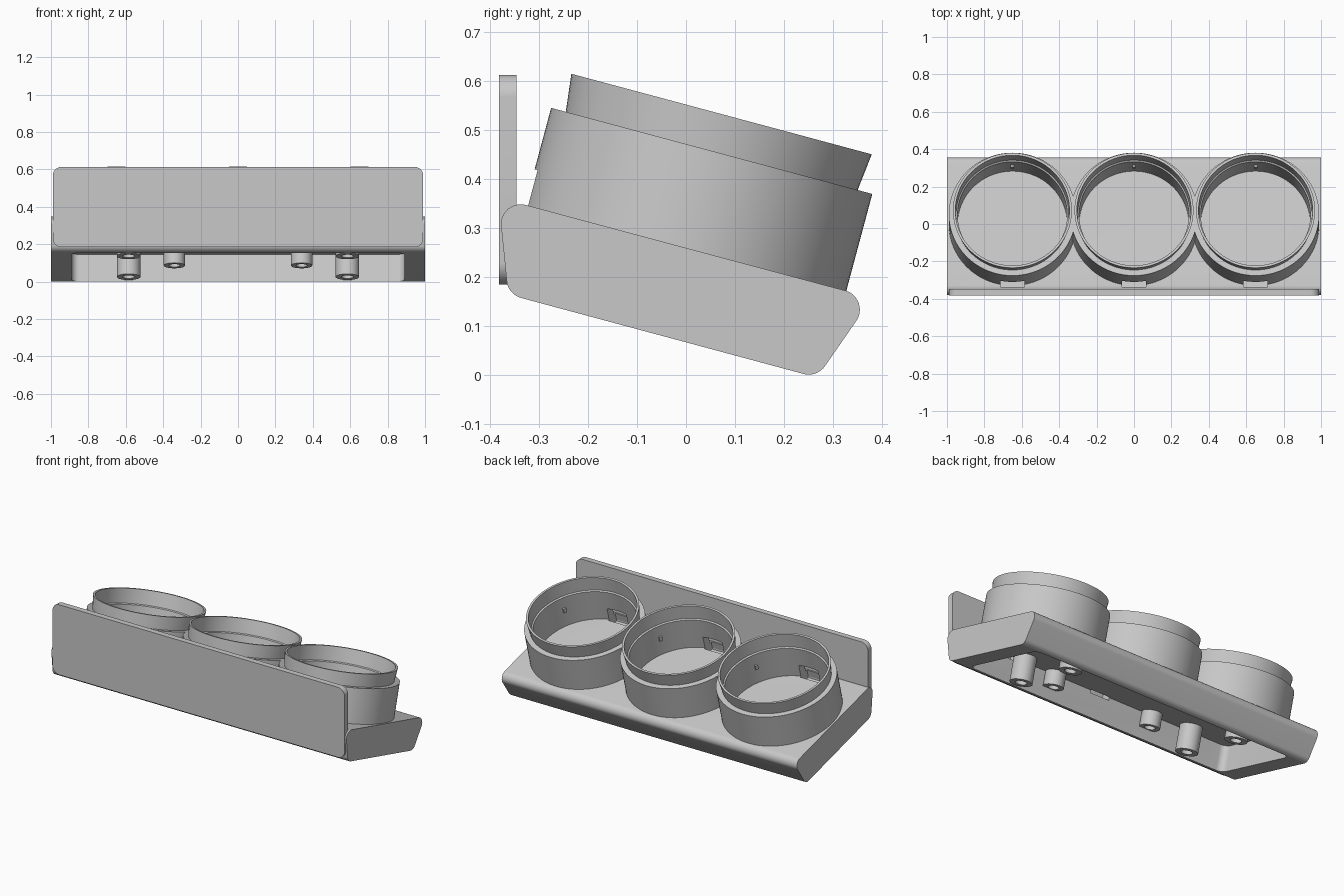
import bpy, bmesh, math
from mathutils import Matrix, Vector

if "Cube" in bpy.data.objects:
    bpy.data.objects.remove(bpy.data.objects["Cube"])

grey = bpy.data.materials.new("light_grey")
grey.use_nodes = True
grey.diffuse_color = (0.58, 0.58, 0.58, 1)
grey.node_tree.nodes["Principled BSDF"].inputs["Base Color"].default_value = grey.diffuse_color

# Tilted frame of the console top: origin on its surface, z along the cup axes
TILT = Matrix.Translation((0, -0.001, 0.2575)) @ Matrix.Rotation(math.radians(-15), 4, 'X')


def finish(name, bm, matrix=Matrix()):
    bmesh.ops.recalc_face_normals(bm, faces=bm.faces)
    bm.transform(matrix)
    mesh = bpy.data.meshes.new(name)
    bm.to_mesh(mesh)
    bm.free()
    mesh.materials.append(grey)
    obj = bpy.data.objects.new(name, mesh)
    bpy.context.collection.objects.link(obj)
    return obj


def rounded(corners, r, steps=8):
    """Convex 2D outline with circular corners."""
    pts = [Vector((a, b, 0)) for a, b in corners]
    out = []
    for i, p in enumerate(pts):
        d1 = (pts[i - 1] - p).normalized()
        d2 = (pts[(i + 1) % len(pts)] - p).normalized()
        half = d1.angle(d2) / 2
        centre = p + (d1 + d2).normalized() * r / math.sin(half)
        t = r / math.tan(half)
        a, b = p + d1 * t - centre, p + d2 * t - centre
        for k in range(steps + 1):
            out.append(centre + a.lerp(b, k / steps).normalized() * r)
    return out


def prism(name, outline, low, high, place, matrix=Matrix()):
    """Extrude an outline; place(u, v, w) gives the 3D point."""
    bm = bmesh.new()
    rings = [[bm.verts.new(place(p.x, p.y, w)) for p in outline] for w in (low, high)]
    bm.faces.new(rings[0])
    bm.faces.new(rings[1])
    for i in range(len(outline)):
        bm.faces.new((rings[0][i - 1], rings[0][i], rings[1][i], rings[1][i - 1]))
    return finish(name, bm, matrix)


def lathe(name, profile, x, y, steps=96):
    """Spin a (radius, height) profile about a tilted axis."""
    bm = bmesh.new()
    verts = [bm.verts.new((r, 0, z)) for r, z in profile]
    edges = [bm.edges.new((a, b)) for a, b in zip(verts, verts[1:])]
    bmesh.ops.spin(bm, geom=verts + edges, cent=(0, 0, 0), axis=(0, 0, 1),
                   angle=math.tau, steps=steps)
    bmesh.ops.remove_doubles(bm, verts=bm.verts, dist=1e-5)
    return finish(name, bm, TILT @ Matrix.Translation((x, y, 0)))


def box(name, x, centre, size, turn=0):
    """Block in the tilted frame, turned about the cup axis at x."""
    bm = bmesh.new()
    bmesh.ops.create_cube(bm, size=1)
    bm.transform(Matrix.Translation(centre) @ Matrix.Diagonal((*size, 1)))
    return finish(name, bm, TILT @ Matrix.Translation((x, 0, 0)) @ Matrix.Rotation(turn, 4, 'Z'))


def cut(cutter, *targets):
    cutter.hide_render = True
    for obj in targets:
        mod = obj.modifiers.new("cut", 'BOOLEAN')
        mod.operation, mod.solver, mod.object = 'DIFFERENCE', 'EXACT', cutter
        with bpy.context.temp_override(object=obj, active_object=obj):
            bpy.ops.object.modifier_apply(modifier="cut")
    bpy.data.objects.remove(cutter)


# Sloping console base, hollow underneath
side = rounded([(-0.384, 0.362), (-0.364, 0.164), (0.268, -0.006), (0.381, 0.157)], 0.04)
base = prism("console_base", side, -1, 1, lambda u, v, w: (w, u, v))
opening = rounded([(-0.89, -0.285), (0.89, -0.285), (0.89, 0.303), (-0.89, 0.303)], 0.04)
cut(prism("cavity_cutter", opening, -0.4, -0.035, lambda u, v, w: (u, v, w), TILT), base)

# Upright front panel
panel = rounded([(-0.99, 0.184), (0.99, 0.184), (0.99, 0.613), (-0.99, 0.613)], 0.045)
objects = [base, prism("front_panel", panel, -0.382, -0.347, lambda u, v, w: (u, w, v))]

# Three open gauge cups with a flared rim, a cable slot at the foot and three locating nubs
cup_profile = [(0.293, -0.02), (0.293, 0.195), (0.301, 0.2), (0.305, 0.285), (0.318, 0.285),
               (0.309, 0.207), (0.34, 0.207), (0.34, -0.02), (0.293, -0.02)]
for x, label in ((-0.65, "right"), (0, "middle"), (0.65, "left")):
    cup = lathe(label + "_cup", cup_profile, x, 0)
    cut(box("slot_cutter", x, (0, -0.312, 0.0135), (0.13, 0.07, 0.127)), cup, base)
    objects.append(cup)
    for i in range(3):
        box(f"{label}_nub_{i + 1}", x, (0, 0.291, 0.112), (0.018, 0.018, 0.028), math.tau * i / 3)

# Hollow screw posts under the base: long outer ones, short inner ones
for kind, x, front, outer, inner, end in (("long", 0.585, -0.213, 0.063, 0.032, -0.183),
                                          ("short", 0.34, -0.25, 0.057, 0.03, -0.12)):
    post = [(0, -0.02), (outer, -0.02), (outer, end), (inner, end), (inner, -0.05), (0, -0.05)]
    for sx, s_name in ((-1, "right"), (1, "left")):
        for y, y_name in ((front, "front"), (0.2155, "back")):
            objects.append(lathe(f"{s_name}_{y_name}_{kind}_post", post, sx * x, y, 40))

# Smooth the round surfaces, keep the edges crisp
bpy.ops.object.select_all(action='DESELECT')
for obj in objects:
    obj.select_set(True)
bpy.context.view_layer.objects.active = base
bpy.ops.object.shade_smooth_by_angle(angle=math.radians(30))
